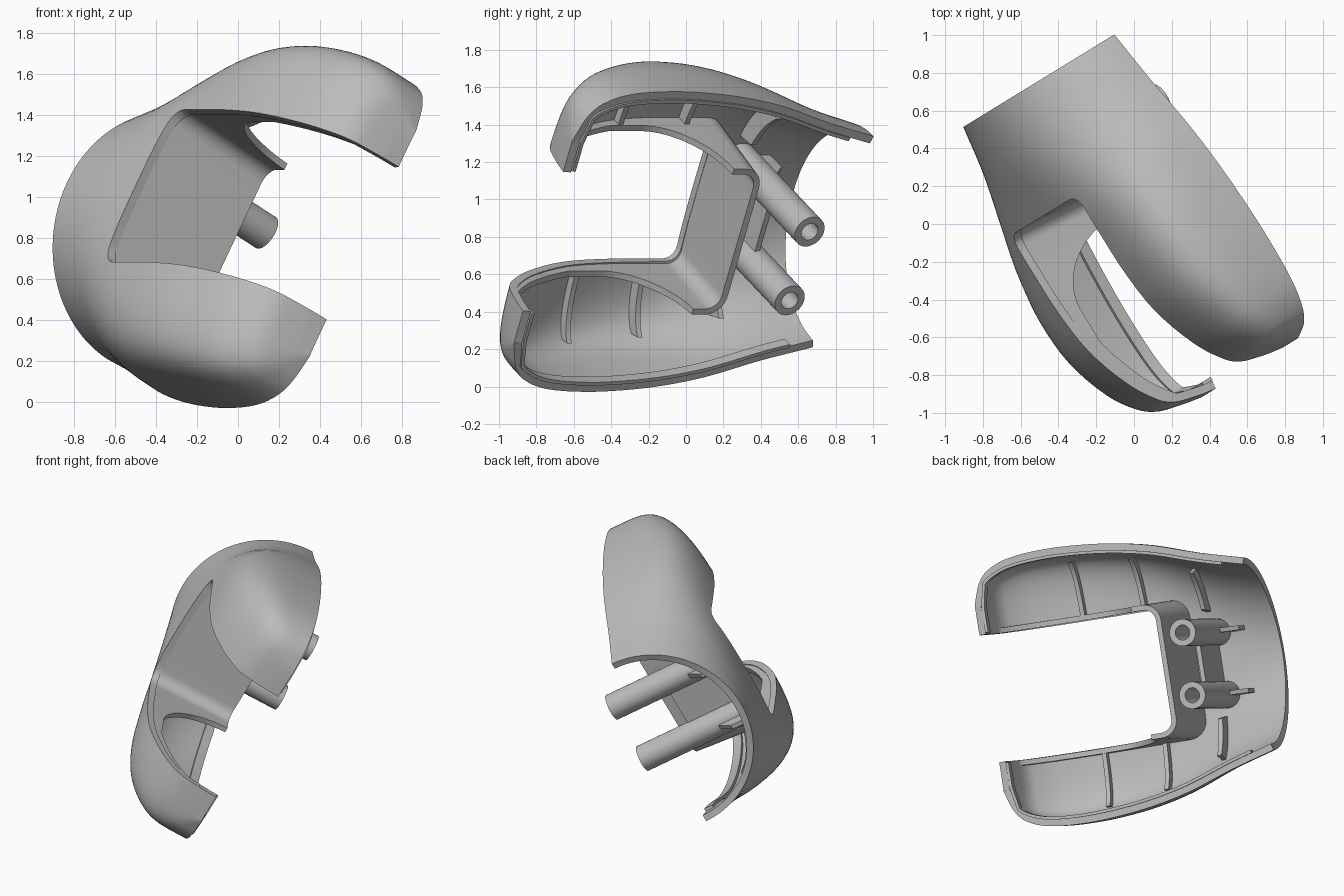
import bpy, bmesh, math
from mathutils import Vector, Matrix

cube = bpy.data.objects.get("Cube")
if cube:
    bpy.data.objects.remove(cube, do_unlink=True)

grey = bpy.data.materials.new("plain grey")
grey.use_nodes = True
grey.diffuse_color = (0.5, 0.5, 0.5, 1)
grey.node_tree.nodes["Principled BSDF"].inputs["Base Color"].default_value = (0.5, 0.5, 0.5, 1)

# Tilted frame: x runs along the arms, y across them, z out of the dome
ALONG = Vector((-0.522, 0.853, 0)).normalized()
FLAT = Vector((ALONG.y, -ALONG.x, 0))
ACROSS = FLAT * 0.484 + Vector((0, 0, 0.875))
ACROSS.normalize()
OUT = ACROSS.cross(ALONG)
FRAME = Matrix((ALONG, -ACROSS, OUT)).transposed().to_4x4()
FRAME.translation = ACROSS * 0.737 + OUT * 0.267 + ALONG * 0.003

# Stations along the body: position, half width, height, squareness
STATIONS = [
    (-0.972, 0.62, 0.004, 5), (-0.957, 0.67, 0.11, 5), (-0.92, 0.765, 0.26, 5),
    (-0.85, 0.84, 0.35, 5), (-0.7, 0.897, 0.45, 5), (-0.45, 0.917, 0.545, 5),
    (-0.2, 0.907, 0.58, 4.8), (0.05, 0.877, 0.59, 4.1), (0.3, 0.823, 0.603, 3.1),
    (0.6, 0.727, 0.62, 2.3), (0.907, 0.645, 0.62, 2)]
SLOT, BACK, RADIUS = 0.425, 0.285, 0.08
FOOT_SLOT, FOOT_BACK = 0.41, 0.245


def slope(i, k):
    a, b = STATIONS[max(i - 1, 0)], STATIONS[min(i + 1, len(STATIONS) - 1)]
    return (b[k] - a[k]) / (b[0] - a[0])


def body(v):
    """Half width, height and squareness, smoothly interpolated."""
    i = 0
    while i < len(STATIONS) - 2 and v > STATIONS[i + 1][0]:
        i += 1
    a, b = STATIONS[i], STATIONS[i + 1]
    d = b[0] - a[0]
    t = (v - a[0]) / d
    e = t * t * (3 - 2 * t)
    return [a[k] + (b[k] - a[k]) * e + d * t * (1 - t) *
            ((1 - t) * slope(i, k) - t * slope(i + 1, k)) for k in (1, 2, 3)]


def section(v, angle):
    s, b, p = body(v)
    c, n = math.cos(angle), max(math.sin(angle), 0)
    return Vector((v, math.copysign(s * abs(c) ** (2 / p), c), b * n ** (2 / p)))


def angle_at(v, y):
    s, b, p = body(v)
    return math.acos(min(1, (y / s) ** (p / 2)))


def dome(v, y):
    return section(v, angle_at(v, abs(y))).z


def slot_edge(v):
    d = min(max(v - (BACK - RADIUS), 0), RADIUS)
    return SLOT - RADIUS + math.sqrt(RADIUS ** 2 - d ** 2)


def finish(name, bm):
    mesh = bpy.data.meshes.new(name)
    bm.to_mesh(mesh)
    bm.free()
    mesh.materials.append(grey)
    ob = bpy.data.objects.new(name, mesh)
    bpy.context.collection.objects.link(ob)
    ob.matrix_world = FRAME
    bpy.ops.object.select_all(action='DESELECT')
    ob.select_set(True)
    bpy.context.view_layer.objects.active = ob
    return ob


def sheet(name, rows, thickness, offset=0.0):
    """Thick sheet through rows of points; None leaves a gap."""
    bm = bmesh.new()
    grid = [[q and bm.verts.new(q) for q in row] for row in rows]
    for r, r2 in zip(grid, grid[1:]):
        for j in range(len(r) - 1):
            quad = (r[j], r[j + 1], r2[j + 1], r2[j])
            if all(quad):
                bm.faces.new(quad)
    ob = finish(name, bm)
    mod = ob.modifiers.new("thickness", 'SOLIDIFY')
    mod.thickness, mod.offset = thickness, offset
    bpy.ops.object.modifier_apply(modifier=mod.name)
    bpy.ops.object.shade_smooth_by_angle(angle=math.radians(35))


# Domed C-shaped shell with an open slot between the arms
places = [a[0] + (b[0] - a[0]) * k / 4 for a, b in zip(STATIONS, STATIONS[1:]) for k in range(4)]
places = [v for v in places if abs(v - BACK) > 0.01]
places += [BACK - d for d in (0.08, 0.045, 0.03, 0.015, 0.005, 0)] + [STATIONS[-1][0]]
places.sort()
SIDE, MID = 20, 16
rows = []
for v in places:
    t = angle_at(v, slot_edge(v))
    side = [section(v, t * j / SIDE) for j in range(SIDE + 1)]
    mid = [section(v, t + (math.pi - 2 * t) * j / MID) if v >= BACK else None for j in range(1, MID)]
    rows.append(side + mid + [Vector((q.x, -q.y, q.z)) for q in reversed(side)])
sheet("outer_shell", rows, 0.045, -1)


# Drafted wall around the slot, arching up into a shallow skirt under each arm
NOTCH = 0.09


def wall_foot(v):
    if v >= NOTCH:
        return 0
    t = max(0, (v + 0.25) / (NOTCH + 0.25))
    return max(0, min(0.45 * math.sqrt(1 - t * t), dome(v, SLOT) - 0.095))


def slot_path(width, back):
    half = [(-0.93 + 0.03 * k, width) for k in range(33)]
    half += [(NOTCH - d, width) for d in (0.04, 0.02, 0.01, 0.003, 0)]
    for k in range(9):
        a = math.pi / 2 * k / 8
        half.append((back - RADIUS + RADIUS * math.sin(a), width - RADIUS + RADIUS * math.cos(a)))
    middle = [(back, (width - RADIUS) * k / 4) for k in range(3, -4, -1)]
    return half + middle + [(v, -y) for v, y in reversed(half)]


foot_row, top_row = [], []
for (v0, y0), (v1, y1) in zip(slot_path(FOOT_SLOT, FOOT_BACK), slot_path(SLOT + 0.006, BACK + 0.006)):
    top = Vector((v1, y1, dome(v1, y1) - 0.02))
    foot = Vector((v0, y0, 0))
    top_row.append(top)
    foot_row.append(foot.lerp(top, wall_foot(v0) / top.z))
sheet("slot_wall", [foot_row, top_row], 0.035, -1)


# Curved stiffening ribs under the dome, mirrored on both arms
def ribs(name, v, wide, narrow, depth):
    start, end = angle_at(v, wide), angle_at(v, narrow)
    for side, label in ((1, "left"), (-1, "right")):
        outer, inner = [], []
        for k in range(13):
            q = section(v, start + (end - start) * k / 12)
            outer.append(Vector((v, side * q.y * 0.97, q.z * 0.965)))
            inner.append(Vector((v, side * max(q.y - depth / 2, narrow), q.z * 0.95 - depth)))
        sheet(name + "_" + label, [outer, inner], 0.03)


ribs("front_rib", -0.38, 0.85, SLOT + 0.02, 0.07)
ribs("middle_rib", 0.04, 0.81, SLOT + 0.02, 0.08)
ribs("rear_rib", 0.46, 0.67, 0.36, 0.12)

# Plate linking the two posts
sheet("post_link", [[Vector((0.47, y, h)) for y in (-0.14, 0.14)] for h in (0.12, 0.58)], 0.03)

for side, label in ((1, "left"), (-1, "right")):
    # Inner lip along the rim
    line = [(-0.915, SLOT + 0.01), (-0.915, 0.6)]
    line += [(v, body(v)[0] - 0.055) for v in places if -0.9 < v < 0.83]
    sheet("rim_lip_" + label, [[Vector((v, side * y, h)) for v, y in line] for h in (-0.012, 0.05)], 0.02)

    # Hollow screw post
    bm = bmesh.new()
    top = dome(0.49, 0.21) - 0.03
    profile = [(0.09, top), (0.09, -0.27), (0.05, -0.27), (0.05, 0.1), (0, 0.1)]
    verts = [bm.verts.new((0.49 + r, side * 0.21, h)) for r, h in profile]
    edges = [bm.edges.new(pair) for pair in zip(verts, verts[1:])]
    bmesh.ops.spin(bm, geom=verts + edges, cent=(0.49, side * 0.21, 0), axis=(0, 0, 1),
                   angle=math.tau, steps=32)
    bmesh.ops.remove_doubles(bm, verts=bm.verts, dist=0.0005)
    bmesh.ops.recalc_face_normals(bm, faces=bm.faces)
    finish("screw_post_" + label, bm)
    bpy.ops.object.shade_smooth_by_angle(angle=math.radians(30))

    # Gusset bracing the post to the dome
    y = side * 0.21
    sheet("post_gusset_" + label, [[Vector((0.56, y, 0.3)), Vector((0.68, y, 0.42))],
                                   [Vector((0.56, y, 0.57)), Vector((0.68, y, 0.56))]], 0.03)
